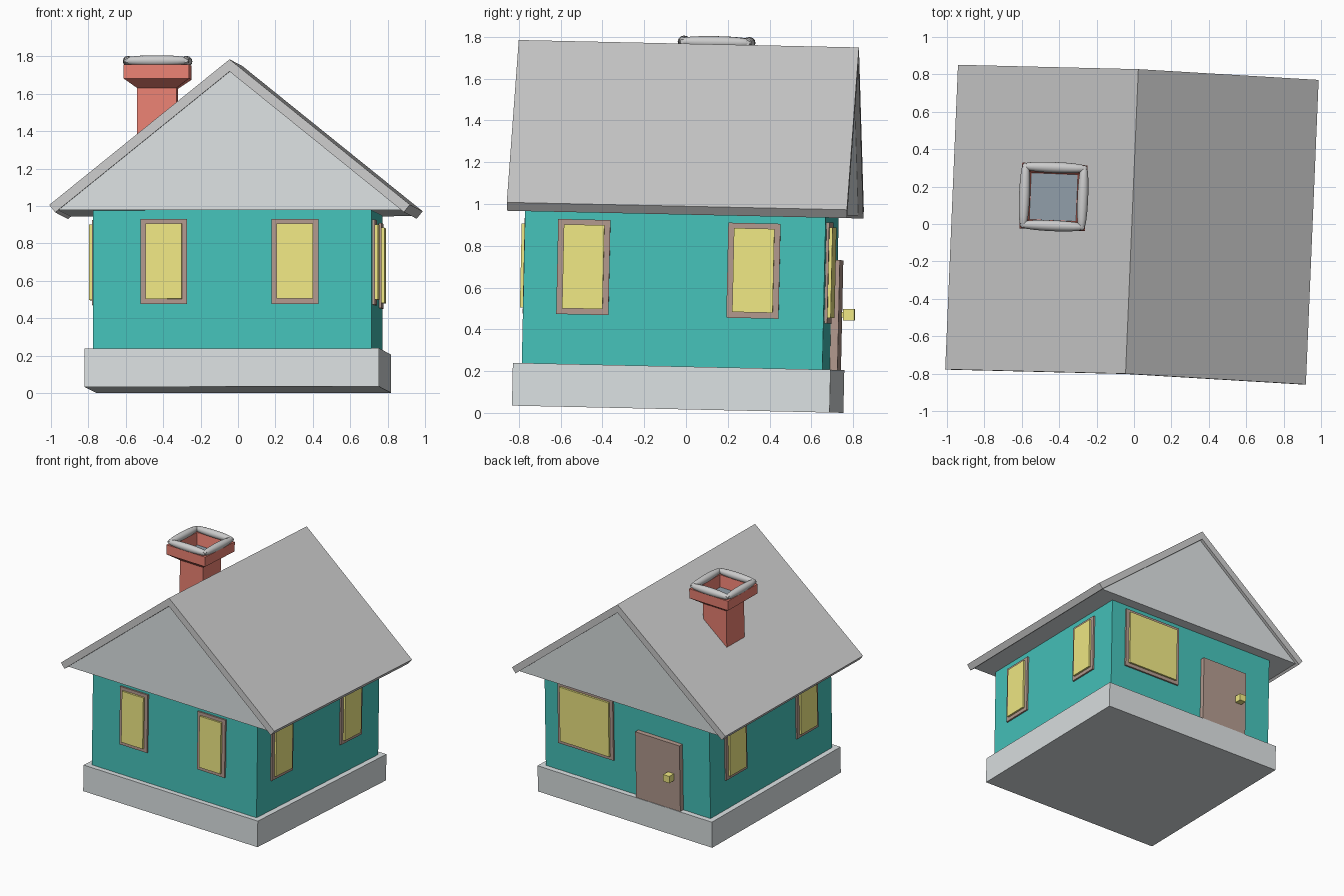
import bpy, bmesh, math
from mathutils import Matrix, Vector

if "Cube" in bpy.data.objects:
    bpy.data.objects.remove(bpy.data.objects["Cube"])

# The whole house sits slightly turned and tilted
POSE = (Matrix.Translation((0, 0, 0.0166)) @ Matrix.Rotation(math.radians(-1.25), 4, 'X')
        @ Matrix.Rotation(math.radians(-2.4), 4, 'Z'))
CY = -0.04           # middle of the house in y
WX, WY = 0.745, 0.72  # wall half sizes


def mat(name, c):
    m = bpy.data.materials.new(name)
    m.diffuse_color = (*c, 1)
    m.use_nodes = True
    m.node_tree.nodes["Principled BSDF"].inputs["Base Color"].default_value = m.diffuse_color
    return m


TEAL = mat("teal", (0.06, 0.54, 0.49))
STONE = mat("stone", (0.71, 0.75, 0.76))
RED = mat("red", (0.83, 0.22, 0.17))
YELLOW = mat("yellow", (0.87, 0.81, 0.23))
BROWN = mat("brown", (0.45, 0.32, 0.27))
SLATE = mat("slate", (0.28, 0.34, 0.39))


def add(name, bm, m=None, local=Matrix()):
    bmesh.ops.recalc_face_normals(bm, faces=bm.faces)
    me = bpy.data.meshes.new(name)
    bm.to_mesh(me)
    bm.free()
    if m:
        me.materials.append(m)
    o = bpy.data.objects.new(name, me)
    bpy.context.collection.objects.link(o)
    o.matrix_world = POSE @ local
    return o


def box(name, lo, hi, m=None, local=Matrix()):
    lo, hi = Vector(lo), Vector(hi)
    bm = bmesh.new()
    bmesh.ops.create_cube(bm, size=1)
    for v in bm.verts:
        v.co = (lo + hi) / 2 + v.co * (hi - lo)
    return add(name, bm, m, local)


def extrude_y(name, pts, y0, y1, m=None):
    bm = bmesh.new()
    f = bm.faces.new([bm.verts.new((x, y0, z)) for x, z in pts])
    g = bmesh.ops.extrude_face_region(bm, geom=[f])["geom"]
    bmesh.ops.translate(bm, vec=(0, y1 - y0, 0),
                        verts=[v for v in g if isinstance(v, bmesh.types.BMVert)])
    return add(name, bm, m)


# Foundation and walls
box("foundation", (-0.788, CY - 0.761, 0), (0.788, CY + 0.761, 0.205), STONE)
box("walls", (-WX, CY - WY, 0.2), (WX, CY + WY, 0.96), TEAL)

# Gable prism under the roof
RX, RY = -0.01, -0.025
extrude_y("gable", [(RX - 0.92, 0.945), (RX + 0.92, 0.945), (RX, 1.69)], RY - 0.79, RY + 0.79, STONE)

# Roof: chevron of two slabs with square-cut eaves
extrude_y("roof", [(RX, 1.75), (RX + 0.965, 0.972), (RX + 0.933, 0.932), (RX, 1.685),
                   (RX - 0.933, 0.932), (RX - 0.965, 0.972)], RY - 0.815, RY + 0.815)

# Panels on a wall: u runs to the right as seen from outside, y is -outward
SIDES = {"front": (0, WY), "right": (90, WX), "back": (180, WY), "left": (270, WX)}


def panel(name, side, u, w, z0, z1, d0, d1, m):
    ang, dist = SIDES[side]
    local = Matrix.Translation((0, CY, 0)) @ Matrix.Rotation(math.radians(ang), 4, 'Z')
    box(name, (u - w / 2, -dist - d1, z0), (u + w / 2, -dist - d0, z1), m, local)


def window(side, n, u, w, z0, z1):
    panel(f"{side}_window_frame_{n}", side, u, w, z0, z1, -0.02, 0.013, BROWN)
    panel(f"{side}_window_pane_{n}", side, u, w - 0.056, z0 + 0.028, z1 - 0.025, -0.01, 0.028, YELLOW)


for side, us in {"front": (-0.365, 0.337), "right": (-0.435, 0.38), "left": (-0.42, 0.42)}.items():
    for n, u in enumerate(us):
        window(side, n + 1, u, 0.25, 0.443, 0.898)
window("back", 1, -0.37, 0.5, 0.425, 0.91)

# Door with a square knob on a stem
panel("door", "back", 0.3, 0.4, 0.2, 0.73, -0.02, 0.037, BROWN)
panel("door_knob_stem", "back", 0.425, 0.025, 0.457, 0.483, 0.03, 0.06, YELLOW)
panel("door_knob", "back", 0.425, 0.055, 0.443, 0.498, 0.045, 0.1, YELLOW)

# Chimney: square rings of (half width, height), flared and hollow on top
CH = Matrix.Translation((-0.434, 0.09, 0))
CORNERS = ((-1, -1), (1, -1), (1, 1), (-1, 1))
bm = bmesh.new()
rings = [[bm.verts.new((h * x, h * y, z)) for x, y in CORNERS] for h, z in
         ((0.105, 1.2), (0.105, 1.615), (0.175, 1.665), (0.175, 1.74), (0.137, 1.74), (0.125, 1.645))]
for a, b in zip(rings, rings[1:]):
    for i in range(4):
        j = (i + 1) % 4
        bm.faces.new((a[i], a[j], b[j], b[i]))
bm.faces.new(rings[0])
bm.faces.new(rings[-1])
add("chimney", bm, RED, CH)
box("chimney_flue", (-0.124, -0.124, 1.63), (0.124, 0.124, 1.65), SLATE, CH)

# Chimney rim: four smooth spindles, fat in the middle
SEG = 12
for k in range(4):
    bm = bmesh.new()
    rows = []
    for s in range(13):
        t = s / 6 - 1
        r = 0.011 + 0.018 * math.sqrt(max(0, 1 - t * t))
        rows.append([bm.verts.new((t * 0.172, -0.156 + r * math.cos(a), 1.76 + r * math.sin(a)))
                     for a in (2 * math.pi * i / SEG for i in range(SEG))])
    for a, b in zip(rows, rows[1:]):
        for i in range(SEG):
            j = (i + 1) % SEG
            bm.faces.new((a[i], a[j], b[j], b[i])).smooth = True
    bm.faces.new(rows[0])
    bm.faces.new(rows[-1])
    add(f"chimney_rim_{k + 1}", bm, None, CH @ Matrix.Rotation(k * math.pi / 2, 4, 'Z'))
